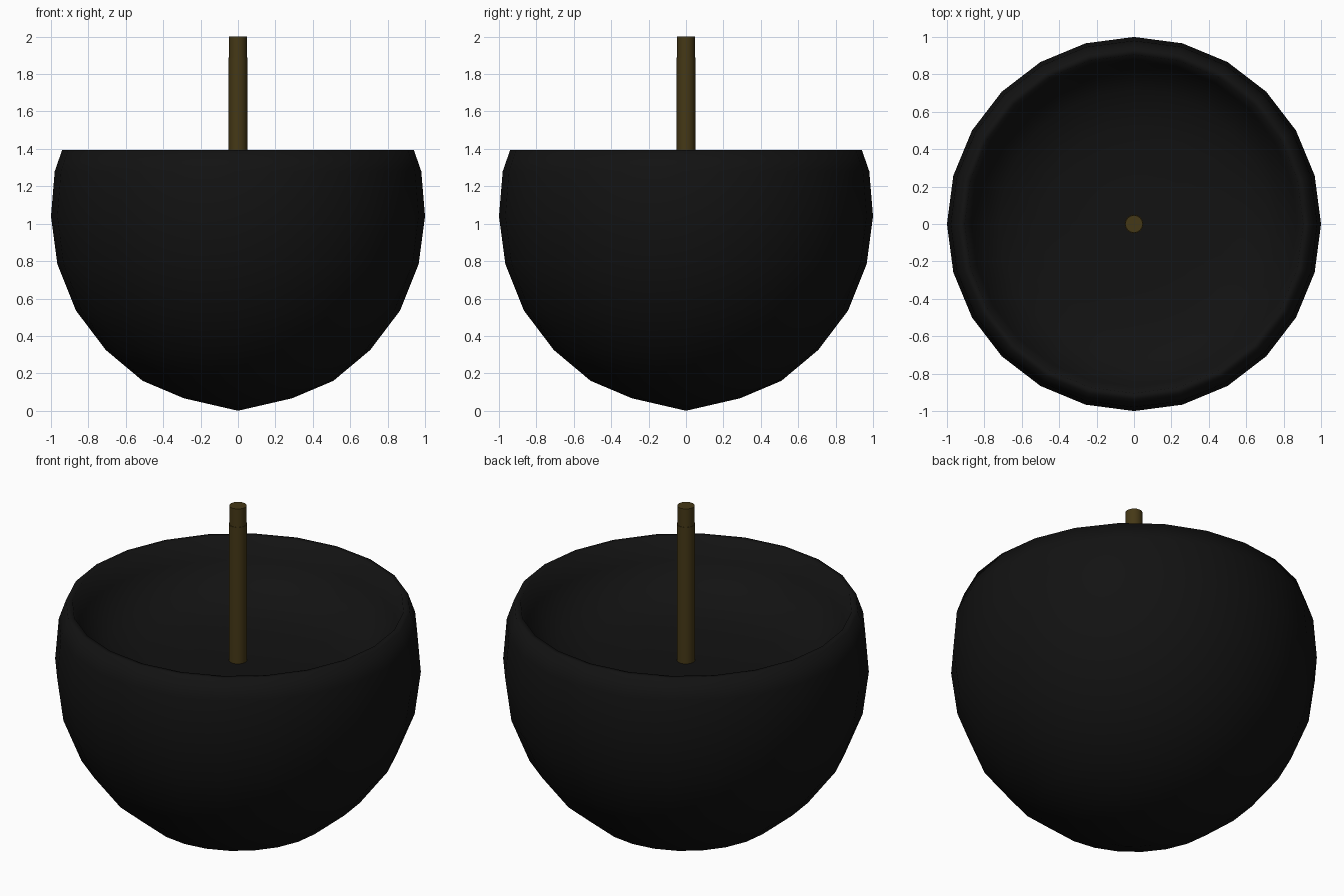
import bpy, bmesh, math

if "Cube" in bpy.data.objects:
    bpy.data.objects.remove(bpy.data.objects["Cube"])


def material(name, rgb):
    m = bpy.data.materials.new(name)
    m.diffuse_color = (*rgb, 1)
    m.use_nodes = True
    m.node_tree.nodes["Principled BSDF"].inputs["Base Color"].default_value = m.diffuse_color
    return m


def lathe(name, profile, segments, mat, angle):
    """Revolve (radius, z) points around the z axis."""
    bm = bmesh.new()
    verts = [bm.verts.new((r, 0, z)) for r, z in profile]
    edges = [bm.edges.new(pair) for pair in zip(verts, verts[1:])]
    bmesh.ops.spin(bm, geom=verts + edges, cent=(0, 0, 0), axis=(0, 0, 1),
                   angle=math.tau, steps=segments, use_merge=True)
    bmesh.ops.remove_doubles(bm, verts=bm.verts, dist=0.0005)
    bmesh.ops.recalc_face_normals(bm, faces=bm.faces)
    mesh = bpy.data.meshes.new(name)
    bm.to_mesh(mesh)
    bm.free()
    mesh.materials.append(mat)
    ob = bpy.data.objects.new(name, mesh)
    bpy.context.collection.objects.link(ob)
    bpy.ops.object.select_all(action='DESELECT')
    ob.select_set(True)
    bpy.context.view_layer.objects.active = ob
    bpy.ops.object.shade_smooth_by_angle(angle=math.radians(angle))
    return ob


# Round body with a narrow rim and a shallow dished top
body = [(0, 0), (0.29, 0.067), (0.51, 0.16), (0.707, 0.325), (0.866, 0.535),
        (0.966, 0.785), (1.0, 1.04), (0.98, 1.28), (0.94, 1.395),
        (0.905, 1.395), (0.87, 1.27), (0.72, 1.13), (0.5, 1.08),
        (0.26, 1.07), (0, 1.07)]
lathe("round_body", body, 24, material("black", (0.006, 0.006, 0.006)), 80)

# Upright stick, slightly slimmer at the tip
stick = [(0, 1.04), (0.05, 1.04), (0.05, 1.89), (0.047, 1.89), (0.047, 2.0), (0, 2.0)]
lathe("upright_stick", stick, 16, material("brown", (0.06, 0.04, 0.008)), 35)
